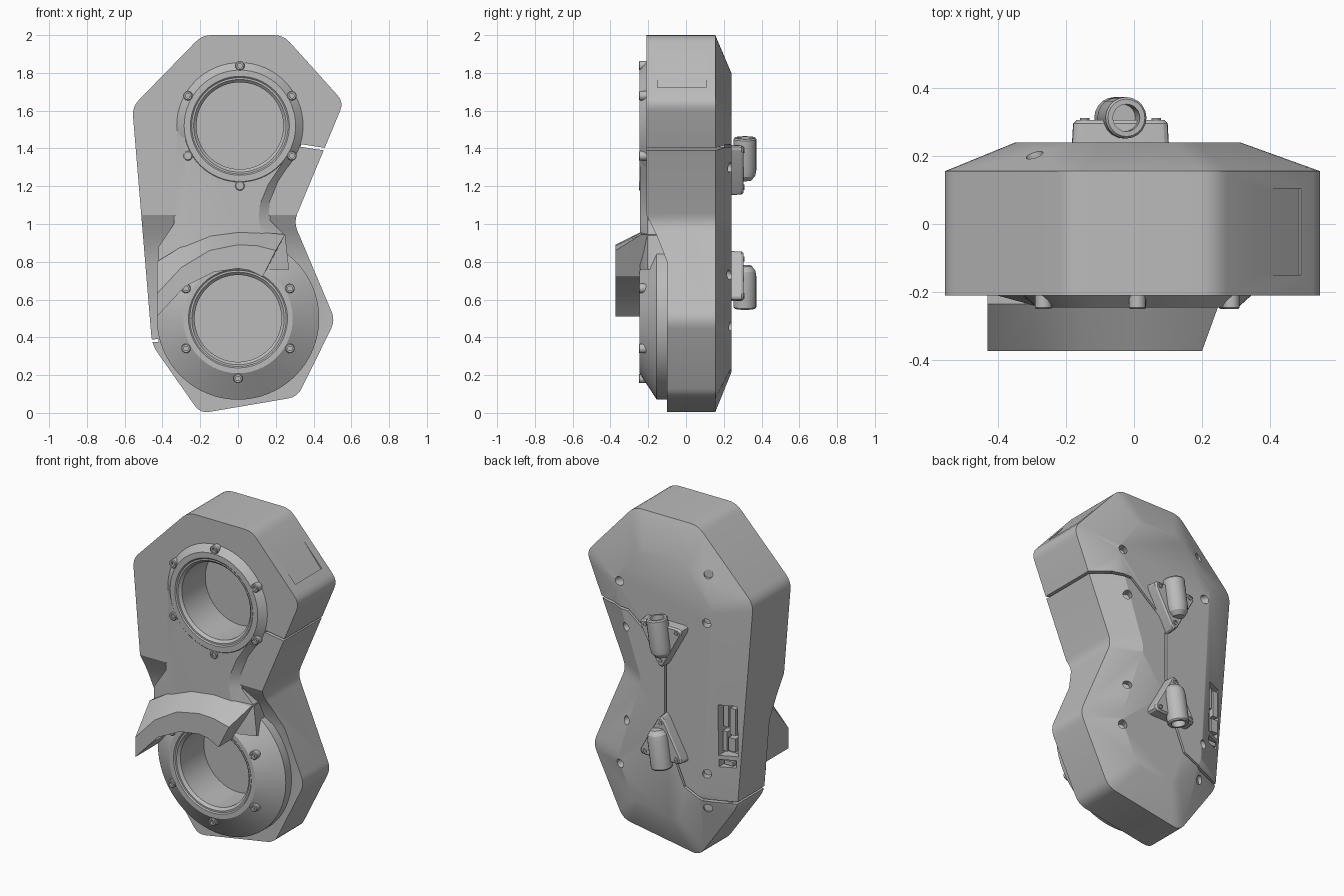
import bpy, bmesh, math
from mathutils import Matrix, Vector

if "Cube" in bpy.data.objects:
    bpy.data.objects.remove(bpy.data.objects["Cube"])

grey = bpy.data.materials.new("plain grey")
grey.use_nodes = True
grey.diffuse_color = (0.5, 0.5, 0.5, 1)
grey.node_tree.nodes["Principled BSDF"].inputs["Base Color"].default_value = (0.5, 0.5, 0.5, 1)
parts = []


def finish(name, bm, keep=True):
    bmesh.ops.remove_doubles(bm, verts=bm.verts, dist=1e-5)
    bmesh.ops.recalc_face_normals(bm, faces=bm.faces)
    mesh = bpy.data.meshes.new(name)
    bm.to_mesh(mesh)
    bm.free()
    mesh.materials.append(grey)
    ob = bpy.data.objects.new(name, mesh)
    bpy.context.collection.objects.link(ob)
    if keep:
        parts.append(ob)
    return ob


def loft(name, sections, keep=True):
    """Skin outlines given as (y, [(x, z), ...]) and cap both ends."""
    bm = bmesh.new()
    rings = [[bm.verts.new((x, y, z)) for x, z in pts] for y, pts in sections]
    n = len(rings[0])
    for a, b in zip(rings, rings[1:]):
        for i in range(n):
            bm.faces.new((a[i], a[(i + 1) % n], b[(i + 1) % n], b[i]))
    bm.faces.new(rings[0])
    bm.faces.new(rings[-1][::-1])
    return finish(name, bm, keep)


def lathe(name, profile, matrix, seg=48, keep=True):
    """Turn a closed (radius, height) profile round local z."""
    bm = bmesh.new()
    vs = [bm.verts.new((r, 0, h)) for r, h in profile]
    edges = [bm.edges.new((a, b)) for a, b in zip(vs, vs[1:] + vs[:1])]
    bmesh.ops.spin(bm, geom=vs + edges, cent=(0, 0, 0), axis=(0, 0, 1),
                   angle=math.tau, steps=seg, use_merge=False)
    bmesh.ops.remove_doubles(bm, verts=bm.verts, dist=1e-5)
    bmesh.ops.dissolve_degenerate(bm, edges=bm.edges, dist=1e-5)
    bm.transform(matrix)
    return finish(name, bm, keep)


def box(name, x, y, z, keep=True):
    return loft(name, [(v, [(x[0], z[0]), (x[1], z[0]), (x[1], z[1]), (x[0], z[1])]) for v in y], keep)


def cut(ob, cutter):
    mod = ob.modifiers.new("cut", 'BOOLEAN')
    mod.operation, mod.solver, mod.object = 'DIFFERENCE', 'EXACT', cutter
    bpy.context.view_layer.objects.active = ob
    bpy.ops.object.modifier_apply(modifier=mod.name)
    bpy.data.objects.remove(cutter)


def rounded(pts, size):
    """Replace each corner with a short curve."""
    out = []
    for i, p in enumerate(pts):
        p, a, b = Vector(p), Vector(pts[i - 1]), Vector(pts[(i + 1) % len(pts)])
        s, e = p + (a - p).normalized() * size, p + (b - p).normalized() * size
        for t in (0, 0.25, 0.5, 0.75, 1):
            out.append(tuple(s * (1 - t) ** 2 + p * 2 * t * (1 - t) + e * t * t))
    return out


def facing_front(x, z):
    return Matrix.Translation((x, 0, z)) @ Matrix.Rotation(math.pi / 2, 4, 'X')


def plug(r, h0, h1, matrix, seg=48):
    return lathe("cutter", [(0, h0), (r, h0), (r, h1), (0, h1)], matrix, seg, False)


# Main housing with chamfered back
outer = [(-0.19, 2.0), (0.24, 2.0), (0.56, 1.645), (0.295, 1.01), (0.515, 0.49),
         (0.315, 0.085), (-0.2, -0.003), (-0.455, 0.36), (-0.56, 1.62)]
inner = [(-0.13, 1.8), (0.15, 1.8), (0.32, 1.56), (0.13, 1.0), (0.29, 0.5),
         (0.18, 0.24), (-0.1, 0.21), (-0.28, 0.42), (-0.35, 1.57)]
rim, back = rounded(outer, 0.05), rounded(inner, 0.04)
body = loft("housing", [(-0.21, rim), (0.155, rim), (0.24, back)])

# Stepped lower front
step = [(-0.6, -0.1), (-0.1, -0.1), (-0.1, 0.8), (-0.155, 0.94), (-0.211, 1.05), (-0.6, 1.05)]
bm = bmesh.new()
ends = [[bm.verts.new((x, y, z)) for y, z in step] for x in (-1, 1)]
for i in range(len(step)):
    j = (i + 1) % len(step)
    bm.faces.new((ends[0][i], ends[0][j], ends[1][j], ends[1][i]))
bm.faces.new(ends[0])
bm.faces.new(ends[1])
cut(body, finish("cutter", bm, False))

# Round front sockets
CENTRES = {"upper": (0.01, 1.52), "lower": (0.0, 0.5)}
for c in CENTRES.values():
    cut(body, plug(0.235, 0.0, 0.6, facing_front(*c)))


# Parting seam round the sides and back
def seam(p, q, y0):
    p, q = Vector(p), Vector(q)
    d = (q - p).normalized()
    n = Vector((-d.y, d.x)) * 0.007
    p, q = p - d * 0.005, q + d * 0.005
    quad = [p - n, q - n, q + n, p + n]
    cut(body, loft("cutter", [(y0, quad), (0.5, quad)], False))


path = [(0.7, 1.36), (0.335, 1.415), (0.22, 1.41), (0.02, 1.25), (-0.03, 1.2), (-0.03, 0.75),
        (-0.16, 0.44), (-0.28, 0.385), (-0.425, 0.383), (-0.7, 0.38)]
depths = [-0.5, 0.18, 0.205, 0.215, 0.22, 0.215, 0.2, 0.16, -0.5]
for p, q, y0 in zip(path, path[1:], depths):
    seam(p, q, y0)

# Back screw holes
for x, heights in ((0.3, (1.57, 1.3, 0.73, 0.46)), (-0.33, (1.75, 1.47, 0.55, 0.33))):
    for z in heights:
        xx = x * (0.78 if z in (1.3, 0.73) else 0.9)
        tilt = Matrix.Rotation(math.copysign(0.4, x), 4, 'Z')
        m = Matrix.Translation((xx, 0.215, z)) @ tilt.inverted() @ Matrix.Rotation(-math.pi / 2, 4, 'X')
        cut(body, plug(0.026, -0.025, 0.1, m, 16))

# Connector bay on the back chamfer
cut(body, box("cutter", (-0.465, -0.365), (0.13, 0.4), (0.67, 0.98), False))
cut(body, box("cutter", (-0.455, -0.365), (0.14, 0.4), (0.6, 0.645), False))
for i, (x0, x1, z0, z1) in enumerate([(-0.455, -0.42, 0.8, 0.96), (-0.41, -0.375, 0.84, 0.97),
                                      (-0.455, -0.41, 0.7, 0.78), (-0.4, -0.37, 0.69, 0.81),
                                      (-0.44, -0.38, 0.61, 0.635)]):
    box(f"connector_{i + 1}", (x0, x1), (0.12, 0.175), (z0, z1))

# Shallow ramped label recess on the upper side facet
bm = bmesh.new()
ramp = [(0.36, 1.868), (0.485, 1.715), (0.55, 1.79), (0.42, 1.93)]
cut(body, loft("cutter", [(-0.15, ramp), (0.105, ramp)], False))
bm.free()

# Bridge plate joining the two sockets
foot = [(-0.33, 1.52), (-0.34, 1.0), (-0.42, 0.88), (-0.42, 0.76), (0.27, 0.76), (0.25, 0.94),
        (0.17, 1.02), (0.175, 1.12), (0.22, 1.23), (0.3, 1.35), (0.34, 1.45), (0.345, 1.52)]
crown = [(-0.28, 1.52), (-0.28, 1.0), (-0.28, 0.88), (-0.28, 0.76), (0.17, 0.76), (0.13, 0.94),
         (0.11, 1.02), (0.115, 1.1), (0.16, 1.21), (0.24, 1.33), (0.285, 1.42), (0.295, 1.52)]
bridge = loft("bridge_plate", [(-0.09, foot), (-0.205, foot), (-0.243, crown)])
for c in CENTRES.values():
    cut(bridge, plug(0.27, -0.1, 0.6, facing_front(*c)))

# Socket rings and their screws
lip = [(0.262, 0.246), (0.255, 0.24), (0.245, 0.24), (0.23, 0.225), (0.23, -0.01)]
ring_edges = {"upper": [(0.34, -0.01), (0.34, 0.205), (0.295, 0.246)],
              "lower": [(0.43, -0.01), (0.43, 0.155), (0.29, 0.246)]}
for key, c in CENTRES.items():
    lathe(f"{key}_socket_ring", ring_edges[key] + lip, facing_front(*c), 64)
    for i in range(6):
        a = math.pi / 2 + i * math.pi / 3
        m = facing_front(c[0] + 0.318 * math.cos(a), c[1] + 0.318 * math.sin(a))
        lathe(f"{key}_ring_screw_{i + 1}", [(0, 0.15), (0.025, 0.15), (0.025, 0.246), (0.021, 0.25),
              (0.012, 0.25), (0.012, 0.235), (0, 0.235)], m, 16)

# Arched visor over the lower socket
under = [(0.13, 0.72), (0.06, 0.755), (0, 0.765), (-0.13, 0.745), (-0.28, 0.67), (-0.43, 0.51)]
brow = [(-0.43, 0.63), (-0.3, 0.77), (-0.15, 0.86), (0, 0.89), (0.1, 0.885), (0.2, 0.86)]
root = [(-0.43, 0.8), (-0.3, 0.88), (-0.15, 0.94), (0, 0.96), (0.12, 0.955), (0.25, 0.945)]
visor_root = root + under
loft("visor", [(-0.373, brow + under), (-0.235, visor_root), (-0.12, visor_root)])

# Back nozzles on triangular mounts, mirrored up and down
for key, zc, s in (("upper", 1.3, 1), ("lower", 0.71, -1)):
    def triangle(k):
        pts = [(-0.16, 0.12), (0.16, 0.12), (0, -0.17)]
        return [(-0.04 + x * k, zc + s * z * k) for x, z in rounded(pts, 0.05)]
    loft(f"{key}_mount", [(0.22, triangle(1)), (0.295, triangle(0.97)), (0.305, triangle(0.9))])
    for i, (x, z) in enumerate([(-0.105, 0.09), (0.105, 0.09), (0, -0.105)]):
        m = Matrix.Translation((-0.04 + x, 0, zc + s * z)) @ Matrix.Rotation(-math.pi / 2, 4, 'X')
        lathe(f"{key}_mount_screw_{i + 1}", [(0, 0.28), (0.014, 0.28), (0.014, 0.311), (0.007, 0.311),
              (0.007, 0.306), (0, 0.306)], m, 12)
    m = (Matrix.Translation((-0.04, 0.312, zc + s * 0.04)) @ Matrix.Rotation(0.15, 4, 'Y')
         @ Matrix.Diagonal((1, 1, s, 1)))
    lathe(f"{key}_nozzle", [(0, -0.115), (0.035, -0.11), (0.055, -0.085), (0.061, -0.05), (0.061, 0.11),
          (0.055, 0.118), (0.04, 0.118), (0.04, 0.03), (0, 0.03)], m, 20)

# Smooth shading with sharp creases
bpy.ops.object.select_all(action='DESELECT')
for ob in parts:
    ob.select_set(True)
bpy.context.view_layer.objects.active = body
bpy.ops.object.shade_smooth_by_angle(angle=math.radians(25))
